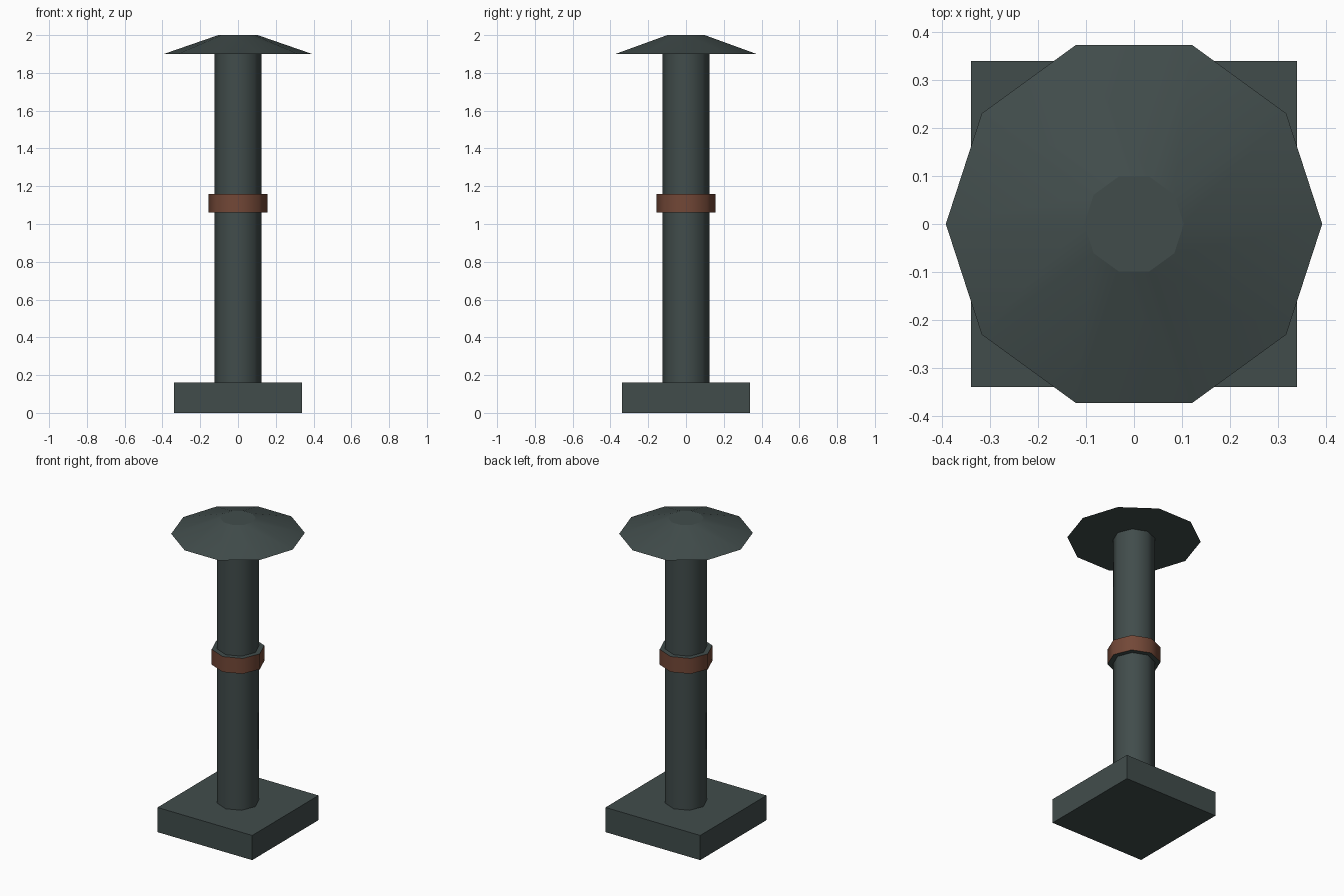
import bpy
import bmesh
import math
from mathutils import Matrix

cube = bpy.data.objects.get("Cube")
if cube:
    bpy.data.objects.remove(cube, do_unlink=True)


def make_material(name, rgb):
    mat = bpy.data.materials.new(name)
    mat.use_nodes = True
    colour = (*rgb, 1.0)
    mat.diffuse_color = colour
    bsdf = mat.node_tree.nodes["Principled BSDF"]
    bsdf.inputs["Base Color"].default_value = colour
    bsdf.inputs["Roughness"].default_value = 0.8
    return mat


iron = make_material("dark iron", (0.053, 0.073, 0.071))
rust = make_material("rust brown", (0.17, 0.064, 0.038))


def add_prism(name, sides, r_bottom, r_top, z0, z1, side_mat=iron, turn=0.0, smooth=True):
    """Closed prism or frustum with flat ends and smooth or flat sides."""
    bm = bmesh.new()
    matrix = Matrix.Translation((0, 0, (z0 + z1) / 2)) @ Matrix.Rotation(turn, 4, "Z")
    bmesh.ops.create_cone(bm, cap_ends=True, segments=sides, radius1=r_bottom,
                          radius2=r_top, depth=z1 - z0, matrix=matrix)
    bm.normal_update()
    for face in bm.faces:
        is_side = abs(face.normal.z) < 0.99
        face.smooth = smooth and is_side
        face.material_index = 1 if is_side else 0
    mesh = bpy.data.meshes.new(name)
    bm.to_mesh(mesh)
    bm.free()
    mesh.materials.append(iron)
    mesh.materials.append(side_mat)
    obj = bpy.data.objects.new(name, mesh)
    bpy.context.collection.objects.link(obj)
    return obj


# Square foot
half = 0.34
add_prism("base", 4, half * math.sqrt(2), half * math.sqrt(2), 0, 0.16,
          turn=math.pi / 4, smooth=False)

# Octagonal pipe
add_prism("shaft", 8, 0.125, 0.125, 0.16, 1.9)

# Rusty collar with iron-coloured ends
add_prism("collar", 8, 0.157, 0.157, 1.06, 1.16, side_mat=rust)

# Ten-sided rain cap with a flat top
add_prism("cap", 10, 0.393, 0.104, 1.9, 2.0, turn=math.pi / 2)
